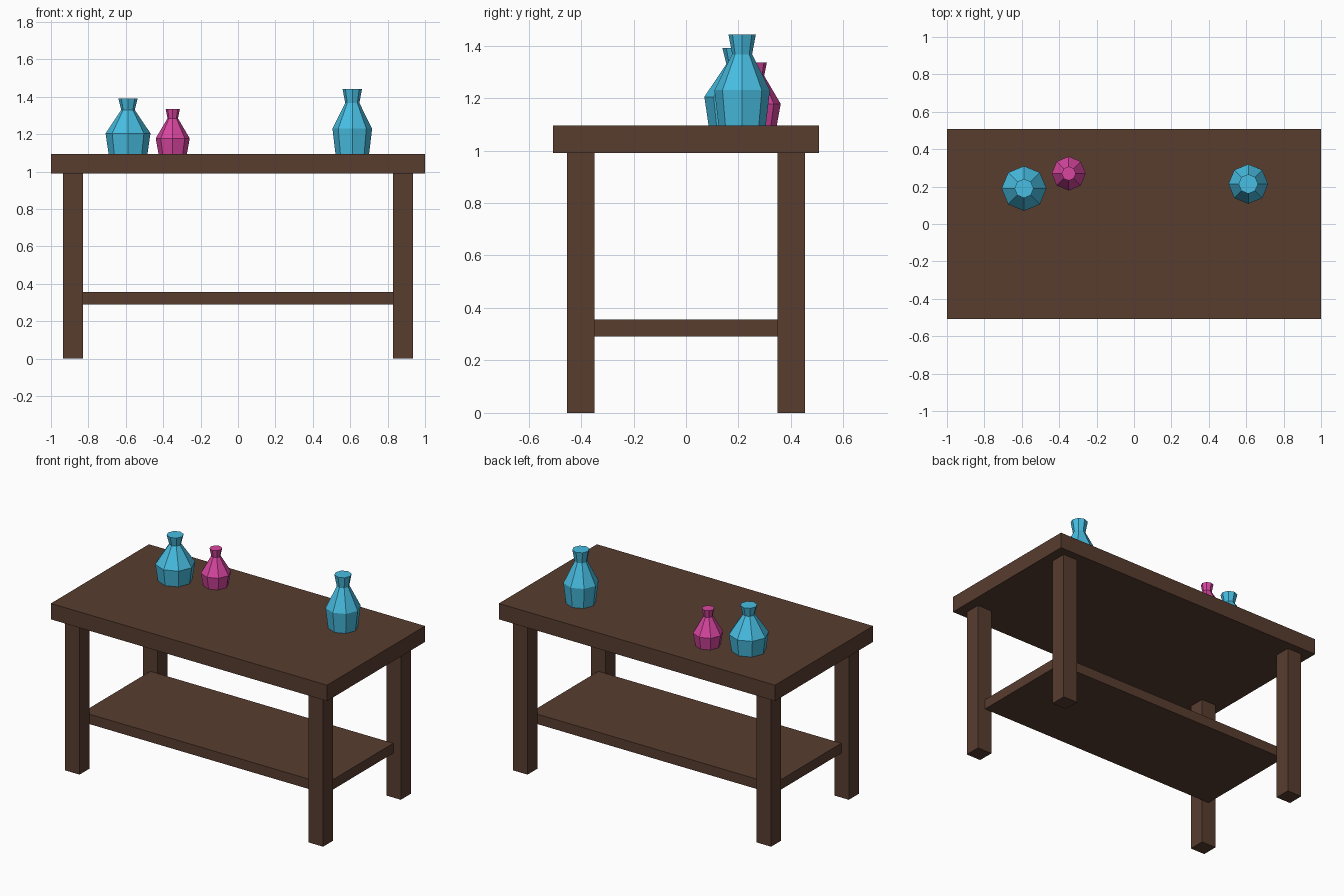
import bpy
import bmesh
from math import cos, sin, pi

cube = bpy.data.objects.get("Cube")
if cube:
    bpy.data.objects.remove(cube, do_unlink=True)


def make_material(name, srgb):
    """Flat material from 0-255 display values."""
    color = [((c / 255 + 0.055) / 1.055) ** 2.4 for c in srgb] + [1]
    mat = bpy.data.materials.new(name)
    mat.use_nodes = True
    mat.diffuse_color = color
    mat.node_tree.nodes["Principled BSDF"].inputs["Base Color"].default_value = color
    return mat


wood = make_material("dark wood", (88, 61, 47))
teal = make_material("teal glaze", (72, 190, 226))
pink = make_material("pink glaze", (216, 70, 160))


def finish(name, bm, mat):
    bmesh.ops.recalc_face_normals(bm, faces=bm.faces)
    mesh = bpy.data.meshes.new(name)
    bm.to_mesh(mesh)
    bm.free()
    mesh.materials.append(mat)
    obj = bpy.data.objects.new(name, mesh)
    bpy.context.collection.objects.link(obj)
    return obj


def box(name, center, size, mat):
    bm = bmesh.new()
    bmesh.ops.create_cube(bm, size=1)
    bmesh.ops.scale(bm, vec=size, verts=bm.verts)
    bmesh.ops.translate(bm, vec=center, verts=bm.verts)
    return finish(name, bm, mat)


def vase(name, x, y, profile, mat, sides=8):
    """Faceted closed vase lofted through (radius, height) rings."""
    bm = bmesh.new()
    rings = []
    for r, z in profile:
        angles = [2 * pi * i / sides for i in range(sides)]
        rings.append([bm.verts.new((x + r * cos(a), y + r * sin(a), z)) for a in angles])
    for low, high in zip(rings, rings[1:]):
        for i in range(sides):
            j = (i + 1) % sides
            bm.faces.new((low[i], low[j], high[j], high[i]))
    bm.faces.new(rings[0])
    bm.faces.new(rings[-1])
    return finish(name, bm, mat)


# Table: top, lower shelf and four legs
TOP = 1.095
box("table_top", (0, 0, 1.043), (2, 1.014, 0.104), wood)
box("lower_shelf", (0, 0, 0.323), (1.76, 0.7, 0.065), wood)
for side, sx in (("left", 1), ("right", -1)):
    for end, sy in (("front", -1), ("back", 1)):
        box(f"{end}_{side}_leg", (sx * 0.882, sy * 0.402, 0.496), (0.105, 0.105, 0.992), wood)

# Vases: base, belly, neck and rim
vase("wide_teal_vase", -0.588, 0.19,
     [(0.104, TOP), (0.12, 1.205), (0.036, 1.33), (0.051, 1.39)], teal)
vase("small_pink_vase", -0.349, 0.27,
     [(0.076, TOP), (0.091, 1.178), (0.028, 1.285), (0.038, 1.335)], pink)
vase("tall_teal_vase", 0.611, 0.214,
     [(0.09, TOP), (0.106, 1.23), (0.038, 1.367), (0.052, 1.442)], teal)
